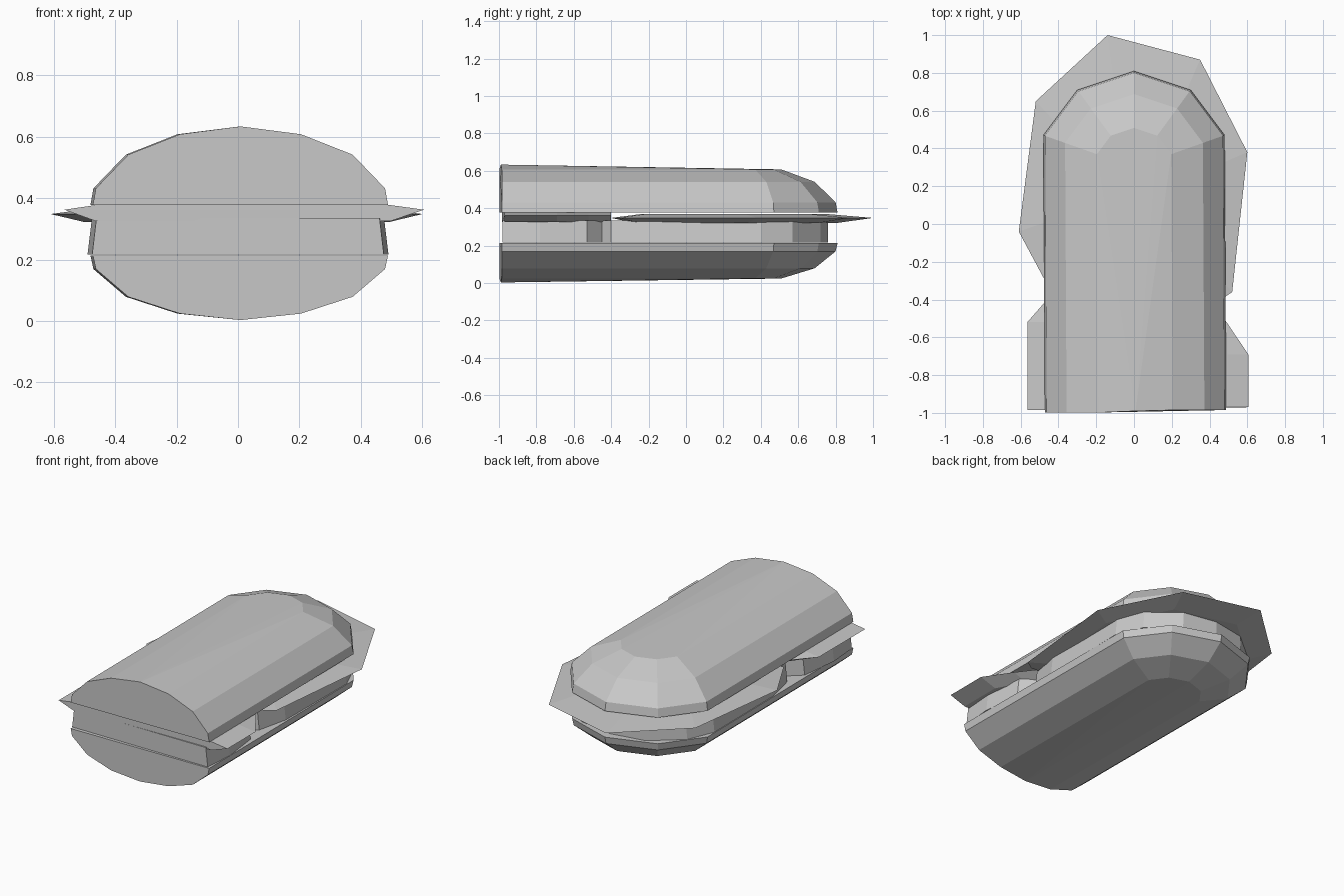
import bpy
import bmesh

cube = bpy.data.objects.get("Cube")
if cube:
    bpy.data.objects.remove(cube, do_unlink=True)

grey = bpy.data.materials.new("plain_grey")
grey.use_nodes = True
grey.diffuse_color = (0.58, 0.58, 0.58, 1)
grey.node_tree.nodes["Principled BSDF"].inputs["Base Color"].default_value = grey.diffuse_color


def finish(bm, name):
    bmesh.ops.recalc_face_normals(bm, faces=bm.faces)
    mesh = bpy.data.meshes.new(name)
    bm.to_mesh(mesh)
    bm.free()
    mesh.materials.append(grey)
    obj = bpy.data.objects.new(name, mesh)
    bpy.context.collection.objects.link(obj)
    return obj


def bridge(bm, a, b):
    """Join two equally long closed rings with quads."""
    for i in range(len(a)):
        j = (i + 1) % len(a)
        bm.faces.new((a[i], a[j], b[j], b[i]))


def bun(name, base, height, skew):
    """Half loaf: cut flat at the front, domed at the back."""
    arc = [(0.48, 0.47), (0.30, 0.71), (0, 0.81), (-0.30, 0.71), (-0.48, 0.47)]
    centre = 0.30
    bm = bmesh.new()
    rings = []
    for s, h in ((1, 0), (0.98, 0.21), (0.76, 0.64), (0.41, 0.90)):
        z = base + height * h
        pts = [(0.48 * s + skew, -0.985)]
        pts += [(x * s, centre + (y - centre) * s) for x, y in arc]
        pts += [(-0.48 * s + skew, -0.998)]
        rings.append([bm.verts.new((x, y, z)) for x, y in pts])
    ridge = bm.verts.new((skew, -0.99, base + height))
    for a, b in zip(rings, rings[1:]):
        for i in range(len(a) - 1):
            bm.faces.new((a[i], a[i + 1], b[i + 1], b[i]))
    # crown fan, cut front face and flat inner face
    for p, q in zip(rings[-1], rings[-1][1:]):
        bm.faces.new((p, q, ridge))
    bm.faces.new([r[0] for r in rings] + [ridge] + [r[-1] for r in reversed(rings)])
    bm.faces.new(rings[0])
    return finish(bm, name)


def slab(name, outline, levels, centre):
    """Stack of scaled outlines; levels hold (z, x scale, y scale)."""
    bm = bmesh.new()
    rings = []
    for z, sx, sy in levels:
        rings.append([bm.verts.new((x * sx, centre + (y - centre) * sy, z))
                      for x, y in outline])
    for a, b in zip(rings, rings[1:]):
        bridge(bm, a, b)
    caps = [bm.faces.new(rings[0]), bm.faces.new(rings[-1])]
    bmesh.ops.triangulate(bm, faces=caps)
    return finish(bm, name)


# Bread halves
bun("top_bun", 0.378, 0.255, 0.008)
bun("bottom_bun", 0.213, -0.21, 0.008)

# Filling with a notch in each side
side = [(0.465, -0.98), (0.48, -0.78), (0.45, -0.53), (0.36, -0.45), (0.42, -0.40),
        (0.465, -0.20), (0.47, 0.40), (0.40, 0.57), (0.22, 0.72)]
filling = side + [(0, 0.76)] + [(-x, y) for x, y in reversed(side)]
slab("filling", filling, ((0.216, 1.02, 1), (0.335, 0.99, 1)), -0.98)

# Large leaf around the back
back_leaf = [(0.46, -0.40), (0.52, -0.36), (0.60, 0.38), (0.35, 0.87), (-0.14, 1.0),
             (-0.52, 0.65), (-0.61, -0.04), (-0.46, -0.32)]
slab("back_leaf", back_leaf, ((0.322, 0.82, 0.78), (0.348, 1, 1), (0.368, 0.75, 0.72)), 0.15)

# Smaller leaf at the cut end
front_leaf = [(0.605, -0.97), (0.605, -0.69), (0.49, -0.52), (0.40, -0.40),
              (-0.46, -0.40), (-0.565, -0.52), (-0.565, -0.985)]
slab("front_leaf", front_leaf, ((0.325, 0.82, 1), (0.362, 1, 1), (0.377, 0.82, 1)), -0.98)
